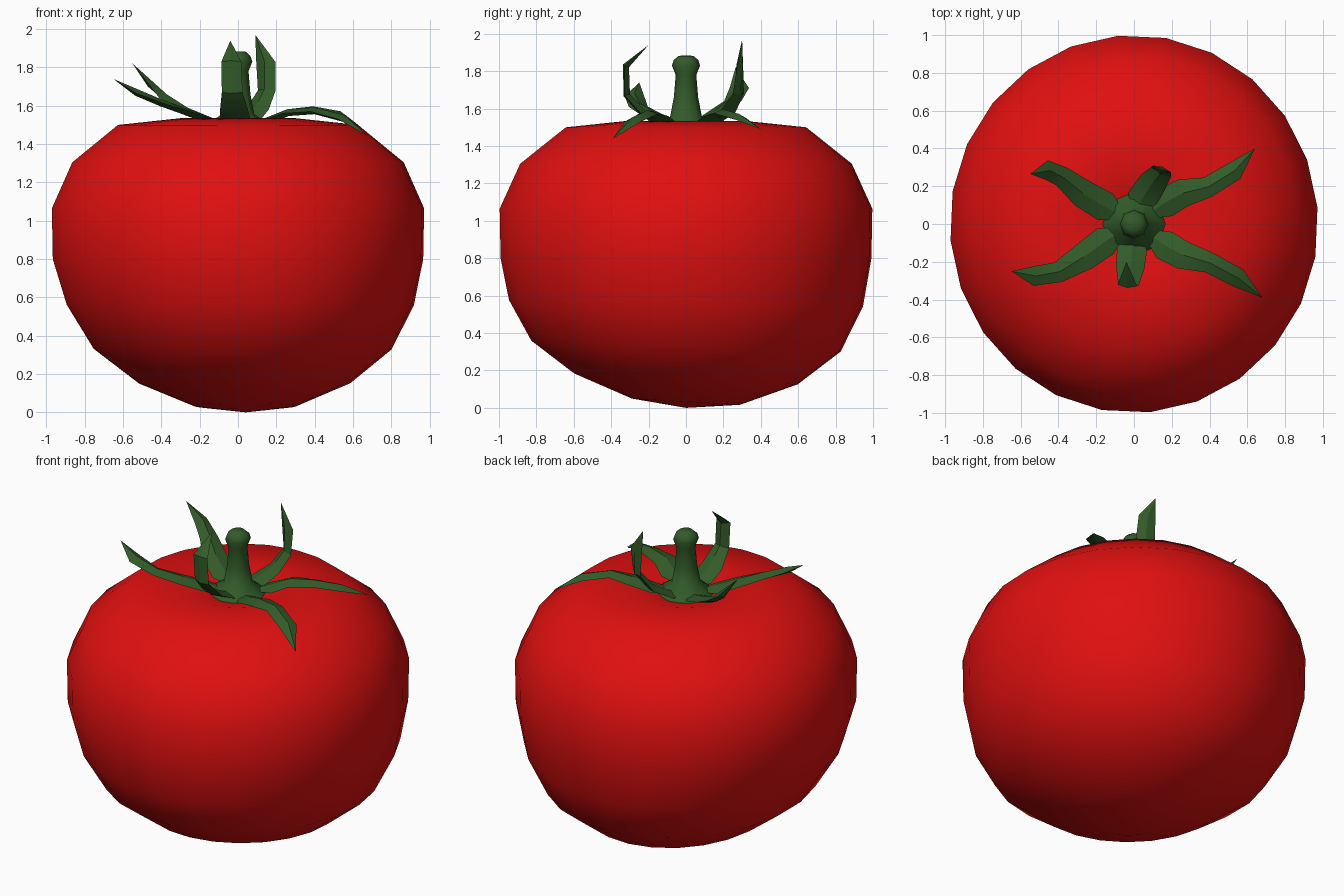
import bpy, bmesh, math
from mathutils import Vector

if "Cube" in bpy.data.objects:
    bpy.data.objects.remove(bpy.data.objects["Cube"])


def material(name, color):
    m = bpy.data.materials.new(name)
    m.diffuse_color = (*color, 1)
    m.use_nodes = True
    m.node_tree.nodes["Principled BSDF"].inputs["Base Color"].default_value = m.diffuse_color
    return m


red = material("tomato red", (0.75, 0.005, 0.005))
green = material("leaf green", (0.032, 0.105, 0.022))


def finish(bm, name, mat, angle):
    bmesh.ops.recalc_face_normals(bm, faces=bm.faces)
    me = bpy.data.meshes.new(name)
    bm.to_mesh(me)
    bm.free()
    ob = bpy.data.objects.new(name, me)
    bpy.context.collection.objects.link(ob)
    me.materials.append(mat)
    bpy.ops.object.select_all(action='DESELECT')
    bpy.context.view_layer.objects.active = ob
    ob.select_set(True)
    bpy.ops.object.shade_smooth_by_angle(angle=math.radians(angle))
    return ob


def skin(bm, rings):
    # bridge rings of points; a one-point ring closes to a tip
    rows = [[bm.verts.new(p) for p in r] for r in rings]
    for a, b in zip(rows, rows[1:]):
        n = max(len(a), len(b))
        for i in range(n):
            j = (i + 1) % n
            quad = [a[i % len(a)], a[j % len(a)], b[j % len(b)], b[i % len(b)]]
            bm.faces.new(list(dict.fromkeys(quad)))


def lathe(profile, sides, offset=0.0):
    rings = []
    for r, z in profile:
        n = sides if r > 0 else 1
        rings.append([Vector((r * math.cos(offset + i * math.tau / n),
                              r * math.sin(offset + i * math.tau / n), z))
                      for i in range(n)])
    return rings


# Fruit: lathe with a dimple on top, slightly skewed towards the bottom
fruit = lathe([(0, 0), (0.29, 0.033), (0.6, 0.155), (0.83, 0.33), (0.95, 0.56),
               (0.995, 0.8), (1.0, 1.065), (0.89, 1.305), (0.645, 1.5),
               (0.31, 1.535), (0.15, 1.49), (0, 1.45)], 24, math.radians(5))
for ring in fruit:
    for p in ring:
        low = max(0, 1 - p.z / 0.8)
        p.x = p.x * (0.975 - 0.06 * low) + 0.04 * low
        p.z -= 0.06 * p.y * low
bm = bmesh.new()
skin(bm, fruit)
finish(bm, "fruit", red, 60)

# Stem with flared base and knobbed tip
bm = bmesh.new()
skin(bm, lathe([(0, 1.45), (0.17, 1.49), (0.16, 1.505), (0.085, 1.555),
                (0.065, 1.66), (0.055, 1.78), (0.075, 1.83), (0.065, 1.86),
                (0.04, 1.882), (0, 1.884)], 8))
finish(bm, "stem", green, 45)

# Leaves: ridged blades along a path
leaves = {
    "front_left": [(-.15, -.09, 1.52), (-.26, -.17, 1.56), (-.4, -.255, 1.61),
                   (-.53, -.275, 1.665), (-.65, -.25, 1.74)],
    "back_left": [(-.15, .09, 1.52), (-.27, .16, 1.57), (-.38, .25, 1.64),
                  (-.46, .285, 1.71), (-.55, .265, 1.82)],
    "back": [(.04, .13, 1.52), (.1, .22, 1.58), (.15, .28, 1.68),
             (.145, .29, 1.83), (.09, .3, 1.97)],
    "back_right": [(.16, .11, 1.52), (.26, .165, 1.56), (.39, .195, 1.575),
                   (.53, .28, 1.55), (.64, .4, 1.49)],
    "front_right": [(.16, -.11, 1.52), (.26, -.165, 1.56), (.4, -.205, 1.57),
                    (.55, -.285, 1.53), (.68, -.39, 1.44)],
    "front": [(-.01, -.13, 1.52), (-.02, -.23, 1.57), (-.03, -.32, 1.67),
              (-.035, -.325, 1.83), (-.04, -.2, 1.94)],
}
widths = [0.08, 0.075, 0.055, 0.052, 0.042]
for name, pts in leaves.items():
    path = [Vector((pts[0][0] * 0.2, pts[0][1] * 0.2, 1.5))] + [Vector(p) for p in pts]
    base = path[1]
    radial = Vector((base.x, base.y, 0)).normalized()
    rings = [[path[0]]]
    for i in range(1, len(path) - 1):
        t = (path[i + 1] - path[i - 1]).normalized()
        flat = Vector((t.x, t.y, 0))
        if flat.dot(radial) < 0.3:
            flat = radial
        side = Vector((-flat.y, flat.x, 0)).normalized()
        up = t.cross(side).normalized()
        w = widths[i - 1]
        rings.append([path[i] + side * w, path[i] + up * 0.022,
                      path[i] - side * w, path[i] - up * 0.014])
    rings.append([path[-1]])
    bm = bmesh.new()
    skin(bm, rings)
    finish(bm, "leaf_" + name, green, 25)
